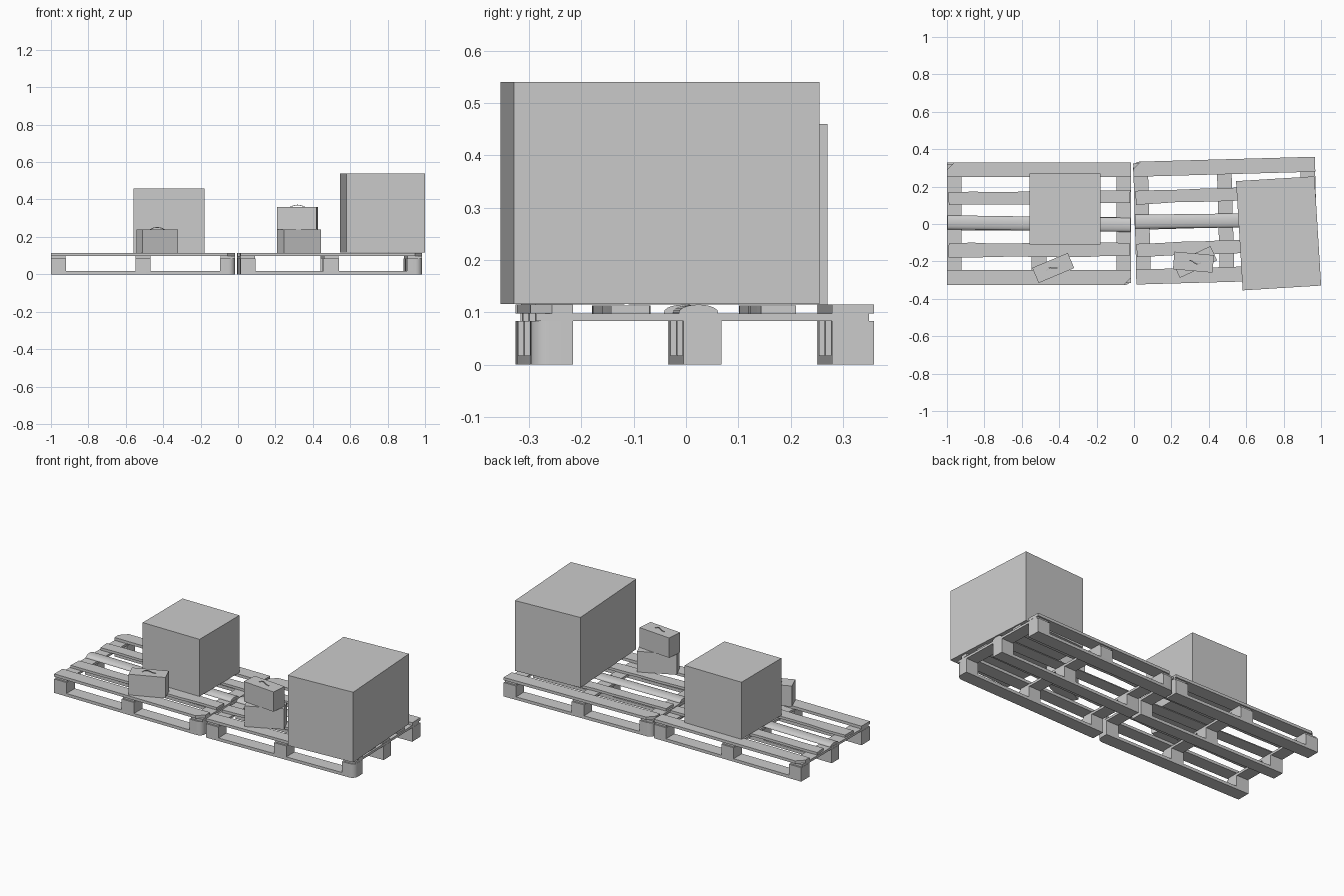
import bpy, bmesh, math, random
from mathutils import Matrix

if "Cube" in bpy.data.objects:
    bpy.data.objects.remove(bpy.data.objects["Cube"])

random.seed(4)
grey = bpy.data.materials.new("plain_grey")
grey.diffuse_color = (0.6, 0.6, 0.6, 1)
grey.use_nodes = True
grey.node_tree.nodes["Principled BSDF"].inputs["Base Color"].default_value = grey.diffuse_color


def finish(name, bm, place, smooth=False):
    """Turn a bmesh into a named object, placed by a matrix."""
    bmesh.ops.recalc_face_normals(bm, faces=bm.faces)
    mesh = bpy.data.meshes.new(name)
    bm.to_mesh(mesh)
    bm.free()
    mesh.transform(place)
    mesh.materials.append(grey)
    if smooth:
        mesh.shade_smooth()
        mesh.set_sharp_from_angle(angle=math.radians(35))
    obj = bpy.data.objects.new(name, mesh)
    bpy.context.collection.objects.link(obj)
    return obj


def prism(name, pts, z0, z1, place, smooth=False):
    """Extrude a flat outline from z0 to z1."""
    bm = bmesh.new()
    face = bm.faces.new([bm.verts.new((x, y, z0)) for x, y in pts])
    top = bmesh.ops.extrude_face_region(bm, geom=[face])["geom"]
    for v in top:
        if isinstance(v, bmesh.types.BMVert):
            v.co.z = z1
    return finish(name, bm, place, smooth)


def outline(cx, cy, lx, ly, cuts=(), size=0.04, steps=1):
    """Rectangle whose listed corners (sx, sy) are chamfered or rounded."""
    pts = []
    for i, (sx, sy) in enumerate([(1, 1), (-1, 1), (-1, -1), (1, -1)]):
        x, y = cx + sx * lx / 2, cy + sy * ly / 2
        if (sx, sy) not in cuts:
            pts.append((x, y))
            continue
        for k in range(steps + 1):
            a = math.pi / 2 * (i + k / steps)
            pts.append((x - sx * size + size * math.cos(a),
                        y - sy * size + size * math.sin(a)))
    return pts


def worn_slat(name, length, y, width, turn, place):
    """Inner deck slat with slightly uneven edges."""
    n = 8
    xs = [length * (i / n - 0.5) for i in range(n + 1)]
    wob = lambda: random.uniform(-0.004, 0.004)
    pts = [(x + wob(), -width / 2 + wob()) for x in xs]
    pts += [(x + wob(), width / 2 + wob()) for x in reversed(xs)]
    move = Matrix.Translation((0, y, 0)) @ Matrix.Rotation(math.radians(turn), 4, 'Z')
    prism(name, pts, 0.098, 0.113, place @ move)


def crowned_slat(name, length, y, width, turn, place):
    """Middle deck slat with a rounded top, its profile extruded along x."""
    bm = bmesh.new()
    w = width / 2
    prof = [(-w, 0.098), (w, 0.098)]
    prof += [(w * math.cos(a), 0.1 + 0.015 * math.sin(a))
             for a in [math.pi * k / 10 for k in range(11)]]
    face = bm.faces.new([bm.verts.new((-length / 2, py, z)) for py, z in prof])
    end = bmesh.ops.extrude_face_region(bm, geom=[face])["geom"]
    for v in end:
        if isinstance(v, bmesh.types.BMVert):
            v.co.x = length / 2
    move = Matrix.Translation((0, y, 0)) @ Matrix.Rotation(math.radians(turn), 4, 'Z')
    finish(name, bm, place @ move, True)


def pallet(side, centre, length, turn, chamfers, rounds, slat_turns):
    place = Matrix.Translation((*centre, 0)) @ Matrix.Rotation(math.radians(turn), 4, 'Z')
    half, w = 0.328, 0.08
    for sy, row in ((-1, "front"), (0, "middle"), (1, "back")):
        y = sy * (half - w / 2)
        wide = w if sy else 0.072
        near = [c for c in rounds if c[1] == sy]
        # Bottom runner
        prism(f"{side}_{row}_runner", outline(0, y, length, wide, near, 0.035, 6),
              0, 0.018, place, True)
        # Spacer blocks
        for sx in (-1, 0, 1):
            cut = [c for c in near if c[0] == sx]
            prism(f"{side}_{row}_block", outline(sx * (length - 0.082) / 2, y, 0.082, wide,
                  cut, 0.035, 6), 0.018, 0.084, place, True)
        # Outer deck slats
        if sy:
            cut = [c for c in chamfers if c[1] == sy]
            prism(f"{side}_{row}_deck_slat", outline(0, y, length, w, cut),
                  0.098, 0.115, place)
    # Cross boards
    for sx in (-1, 0, 1):
        prism(f"{side}_cross_board", outline(sx * (length - 0.08) / 2, 0, 0.078, 2 * half - 0.02),
              0.084, 0.098, place)
    # Inner deck slats
    worn_slat(f"{side}_inner_front_slat", length - 0.02, -0.14, 0.074, slat_turns[0], place)
    crowned_slat(f"{side}_middle_deck_slat", length - 0.005, 0, 0.075, slat_turns[1], place)
    worn_slat(f"{side}_inner_back_slat", length - 0.015, 0.14, 0.07, slat_turns[2], place)


pallet("left_pallet", (-0.508, 0.002), 0.985, 0,
       [(-1, 1), (1, -1)], [(1, -1)], (0.2, -0.8, 0.8))
pallet("right_pallet", (0.49, 0.018), 0.973, 1.6,
       [(-1, 1), (1, -1)], [(1, -1), (-1, 1)], (0.6, -0.9, 0.5))


def box(name, x, y, lx, ly, z0, z1, turn):
    place = Matrix.Translation((x, y, 0)) @ Matrix.Rotation(math.radians(turn), 4, 'Z')
    prism(name, outline(0, 0, lx, ly), z0, z1, place)
    return place


def handle(name, place, z):
    """Thin S-shaped loop lying on a small box."""
    bm = bmesh.new()
    rows = []
    for k in range(13):
        t = k / 12
        x, h = -0.04 + 0.08 * t, 0.011 * math.sin(math.pi * t)
        y = 0.008 * math.sin(2 * math.pi * t)
        rows.append([bm.verts.new((x, y + dy, z + h + dz)) for dy, dz in
                     ((-0.003, -0.002), (0.003, -0.002), (0.003, 0.001), (-0.003, 0.001))])
    for a, b in zip(rows, rows[1:]):
        for i in range(4):
            j = (i + 1) % 4
            bm.faces.new((a[i], a[j], b[j], b[i]))
    bm.faces.new(rows[0])
    bm.faces.new(rows[-1])
    finish(name, bm, place, True)


# Large crates
box("left_crate", -0.37, 0.08, 0.38, 0.38, 0.115, 0.46, 0)
box("right_crate", 0.773, -0.05, 0.42, 0.585, 0.116, 0.54, 3.5)

# Small boxes with handles
p = box("left_small_box", -0.432, -0.235, 0.206, 0.088, 0.115, 0.24, 22.8)
handle("left_box_handle", p, 0.24)
box("lower_small_box", 0.327, -0.203, 0.22, 0.085, 0.115, 0.24, 25)
p = box("upper_small_box", 0.318, -0.204, 0.212, 0.094, 0.24, 0.36, -5)
handle("upper_box_handle", p, 0.36)
